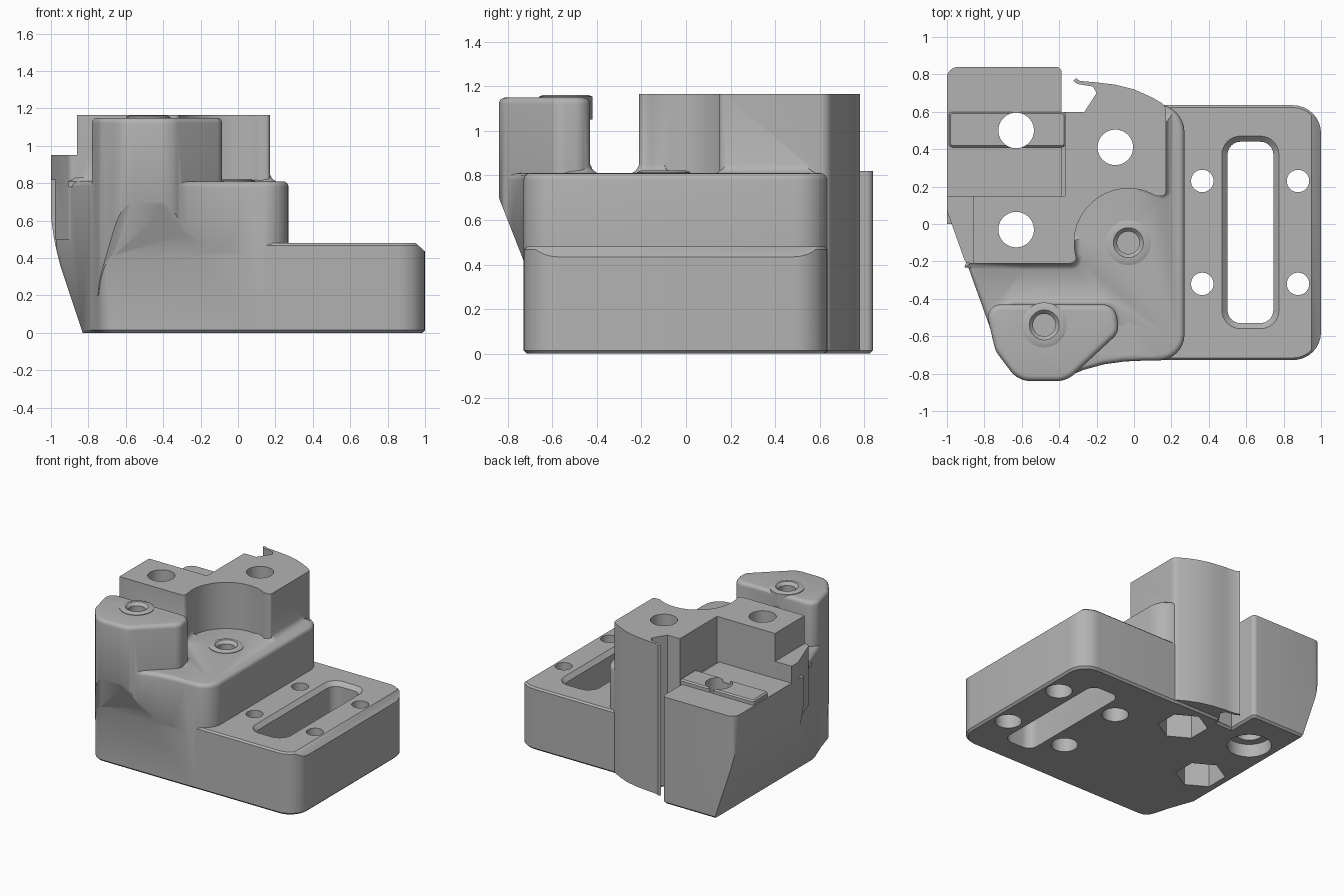
import bpy, bmesh, math
from mathutils import Vector

cube = bpy.data.objects.get("Cube")
if cube:
    bpy.data.objects.remove(cube)

grey = bpy.data.materials.new("plain grey")
grey.use_nodes = True
grey.diffuse_color = (0.45, 0.45, 0.45, 1)
grey.node_tree.nodes["Principled BSDF"].inputs["Base Color"].default_value = (0.45, 0.45, 0.45, 1)


def make(name, bm):
    bmesh.ops.recalc_face_normals(bm, faces=bm.faces)
    mesh = bpy.data.meshes.new(name)
    bm.to_mesh(mesh)
    bm.free()
    mesh.materials.append(grey)
    ob = bpy.data.objects.new(name, mesh)
    bpy.context.collection.objects.link(ob)
    return ob


def rounded(corners, steps=8):
    """Counter-clockwise outline from (x, y) or (x, y, radius) corners."""
    out, n = [], len(corners)
    for i, c in enumerate(corners):
        p = Vector(c[:2])
        r = c[2] if len(c) > 2 else 0
        if not r:
            out.append(p)
            continue
        a = (Vector(corners[i - 1][:2]) - p).normalized()
        b = (Vector(corners[(i + 1) % n][:2]) - p).normalized()
        half = a.angle(b) / 2
        centre = p + (a + b).normalized() * r / math.sin(half)
        start = p + a * r / math.tan(half) - centre
        end = p + b * r / math.tan(half) - centre
        turn = start.angle_signed(end)
        for k in range(steps + 1):
            t = -turn * k / steps
            out.append(centre + Vector((start.x * math.cos(t) - start.y * math.sin(t),
                                        start.x * math.sin(t) + start.y * math.cos(t))))
    return out


def offset(pts, d):
    """Grow an outline by d with mitred corners."""
    out = []
    for i, p in enumerate(pts):
        e1 = (p - pts[i - 1]).normalized()
        e2 = (pts[(i + 1) % len(pts)] - p).normalized()
        n1, n2 = Vector((e1.y, -e1.x)), Vector((e2.y, -e2.x))
        out.append(p + (n1 + n2) * d / max(0.4, 1 + n1.dot(n2)))
    return out


def prism(name, pts, levels):
    """Stack outline rings given as (height, offset)."""
    bm = bmesh.new()
    rings = [[bm.verts.new((q.x, q.y, z)) for q in (offset(pts, d) if d else pts)] for z, d in levels]
    n = len(pts)
    for lo, hi in zip(rings, rings[1:]):
        for i in range(n):
            bm.faces.new((lo[i], lo[(i + 1) % n], hi[(i + 1) % n], hi[i]))
    bm.faces.new(rings[0][::-1])
    bm.faces.new(rings[-1])
    return make(name, bm)


def circle(x, y, r, n=48):
    return [Vector((x + r * math.cos(2 * math.pi * (i + .5) / n),
                    y + r * math.sin(2 * math.pi * (i + .5) / n))) for i in range(n)]


def box(x0, x1, y0, y1, r=0):
    return rounded([(x0, y0, r), (x1, y0, r), (x1, y1, r), (x0, y1, r)])


def slice_off(ob, point, normal):
    """Remove the side of the plane that the normal points to."""
    bm = bmesh.new()
    bm.from_mesh(ob.data)
    bmesh.ops.bisect_plane(bm, geom=bm.verts[:] + bm.edges[:] + bm.faces[:],
                           plane_co=point, plane_no=normal, clear_outer=True)
    bmesh.ops.holes_fill(bm, edges=[e for e in bm.edges if e.is_boundary], sides=0)
    bmesh.ops.recalc_face_normals(bm, faces=bm.faces)
    bm.to_mesh(ob.data)
    bm.free()


def combine(target, other, how):
    mod = target.modifiers.new(how, "BOOLEAN")
    mod.operation, mod.solver, mod.object = how, "EXACT", other
    bpy.context.view_layer.objects.active = target
    bpy.ops.object.modifier_apply(modifier=mod.name)
    bpy.data.objects.remove(other)


def round_top(z, r=.03, steps=4):
    return [(z - r + r * math.sin(a), r * math.cos(a) - r)
            for a in (math.pi / 2 * k / steps for k in range(steps + 1))]


FOOT = [(0, -.015), (.015, 0)]

# Main body
body_pts = rounded([(-.72, -.73, .1), (.27, -.73, .14), (.27, .64, .15), (-.235, .64),
                    (-.265, .598), (-.6, .598), (-.998, .5), (-.998, .08, .05), (-.775, -.54, .05)])
housing = prism("housing", body_pts, FOOT + round_top(.81))

# Mounting plate with a sloping end edge
plate = prism("plate", rounded([(-.1, -.728), (1, -.728, .15), (1, .635, .15), (-.1, .635)]),
              FOOT + [(.468, 0), (.48, -.012)])
slice_off(plate, (.95, 0, .48), (.045, 0, .05))

# Rear shelf with rails
shelf = prism("shelf", rounded([(-1, 0), (-.387, 0), (-.387, .84, .03), (-1, .84, .06)]), FOOT + [(.82, 0)])
rails = [prism("rail", box(x0, x1, .41, .6, .02), [(.7, 0), (.845, 0), (.855, -.01)])
         for x0, x1 in ((-.99, -.64), (-.62, -.365))]

# Tower with its thin rear lip
tower_pts = rounded([(-.86, -.21), (-.31, -.21, .03), (-.31, -.1), (-.1, 0), (.1, .15), (.17, .15, .02),
                     (.17, .635, .05), (.09, .68), (0, .72), (-.1, .745), (-.2, .757), (-.29, .765),
                     (-.31, .78), (-.325, .765), (-.3, .748), (-.22, .735), (-.2, .7), (-.265, .6),
                     (-.368, .6), (-.368, .15), (-.86, .15)])
tower = prism("tower", tower_pts, [(.015, 0), (1.165, 0)])
step = prism("side_step", rounded([(-.9, -.21, .03), (-.8, -.21), (-.8, .148), (-1, .148), (-1, .07)]),
             [(.5, 0), (.95, 0)])

# Front boss and the flare that leads into it
boss = prism("boss", rounded([(-.8, -.43, .07), (-.74, -.68, .12), (-.62, -.84, .14), (-.36, -.84, .14),
                              (-.08, -.58, .08), (-.1, -.43, .08)]), [(.2, 0)] + round_top(1.15))
flare = prism("boss_flare", rounded([(-.74, -.68, .12), (-.62, -.84, .14), (-.4, -.835, .1), (-.27, -.78),
                                     (-.16, -.75), (-.05, -.735), (.08, -.729), (0, -.5), (-.74, -.5)]),
              [(.2, 0)] + round_top(.81))
for part in (boss, flare):
    slice_off(part, (0, -.73, .42), (0, -.28, -.11))

# Soft joints where the raised parts meet the body
SKIRT = [(.78, .035), (.81, .035), (.818, .02), (.83, .009), (.85, 0)]
skirts = [prism("skirt", rounded(p), SKIRT) for p in (
    [(-.86, -.2), (-.6, -.21), (-.31, -.21, .03), (-.31, -.1), (-.8, 0)],
    [(.05, .2), (.17, .16, .02), (.17, .54), (.05, .5)],
    [(-.72, -.43, .04), (-.6, -.6), (-.26, -.68), (-.1, -.52, .06), (-.13, -.43, .06)])]

# Round relief in the tower around the lower socket
combine(tower, prism("relief", circle(-.03, -.1, .29), [(.3, 0), (1.3, 0)]), "DIFFERENCE")
for part in [plate, shelf, tower, step, boss, flare] + rails + skirts:
    combine(housing, part, "UNION")
relief = prism("relief", circle(-.03, -.1, .29),
               [(.813, -.03), (.82, -.015), (.832, -.005), (.85, 0), (1.3, 0)])
combine(housing, relief, "DIFFERENCE")

# Raised socket rims
for x, y, z in ((-.03, -.1, .81), (-.48, -.54, 1.15)):
    combine(housing, prism("rim", circle(x, y, .12), [(z - .1, 0), (z + .004, 0), (z + .012, -.02)]), "UNION")
    combine(housing, prism("socket", circle(x, y, .06),
                           [(z - .25, 0), (z - .01, 0), (z + .012, .02), (z + .05, .02)]), "DIFFERENCE")

# Tapered underside of the left-hand wall
bm = bmesh.new()
profile = [(-1.2, -.1), (-.8, -.1), (-.83, 0), (-.95, .36), (-.968, .43), (-.985, .51), (-1.003, .64), (-1.2, .64)]
face = bm.faces.new([bm.verts.new((x, -1, z)) for x, z in profile])
new = bmesh.ops.extrude_face_region(bm, geom=[face])["geom"]
bmesh.ops.translate(bm, verts=[v for v in new if isinstance(v, bmesh.types.BMVert)], vec=(0, 2, 0))
combine(housing, make("wall_taper", bm), "DIFFERENCE")

# Through holes with pockets below
for x, y, sides, r, depth in ((-.1, .41, 6, .175, .25), (-.63, -.03, 6, .175, .25), (-.63, .5, 48, .155, .1)):
    combine(housing, prism("bolt_hole", circle(x, y, .095), [(-.1, 0), (1.3, 0)]), "DIFFERENCE")
    combine(housing, prism("bolt_pocket", circle(x, y, r, sides), [(-.1, 0), (depth, 0)]), "DIFFERENCE")
for x in (.365, .877):
    for y in (.23, -.32):
        combine(housing, prism("screw_hole", circle(x, y, .06), [(-.1, 0), (.6, 0)]), "DIFFERENCE")
        combine(housing, prism("screw_pocket", circle(x, y, .093), [(-.1, 0), (.2, 0)]), "DIFFERENCE")

# Long slot with a chamfered mouth
combine(housing, prism("slot", box(.5, .745, -.53, .44, .07),
                       [(-.1, 0), (.45, 0), (.48, .03), (.6, .03)]), "DIFFERENCE")

bpy.ops.object.select_all(action="DESELECT")
housing.select_set(True)
bpy.context.view_layer.objects.active = housing
bpy.ops.object.shade_smooth_by_angle(angle=math.radians(32))
